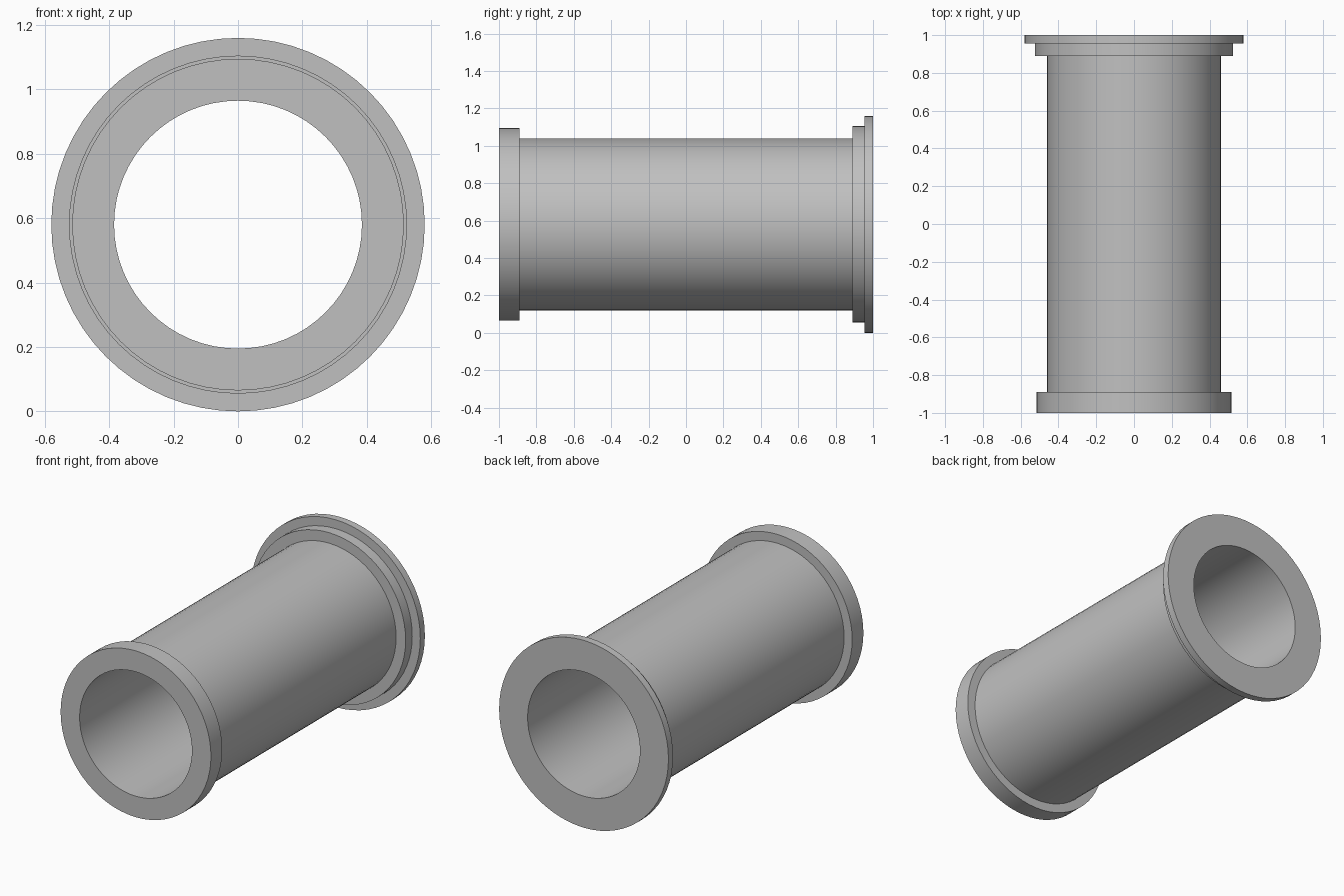
import bpy
import bmesh
import math

cube = bpy.data.objects.get("Cube")
if cube:
    bpy.data.objects.remove(cube, do_unlink=True)

SEGMENTS = 64
BORE = 0.385       # shared inner radius
AXIS_Z = 0.58      # height of the pipe's centre line

grey = bpy.data.materials.new("plain grey")
grey.use_nodes = True
colour = (0.53, 0.53, 0.53, 1)
grey.diffuse_color = colour
grey.node_tree.nodes["Principled BSDF"].inputs["Base Color"].default_value = colour


def lathe(name, profile, open_walls=()):
    """Turn a closed (radius, y) profile around the pipe axis.

    open_walls lists profile edges left out where parts butt together."""
    bm = bmesh.new()
    rings = []
    for radius, y in profile:
        ring = []
        for i in range(SEGMENTS):
            a = 2 * math.pi * i / SEGMENTS
            ring.append(bm.verts.new((radius * math.cos(a), y, radius * math.sin(a))))
        rings.append(ring)
    for k, ring in enumerate(rings):
        if k in open_walls:
            continue
        other = rings[(k + 1) % len(rings)]
        for i in range(SEGMENTS):
            j = (i + 1) % SEGMENTS
            bm.faces.new((ring[i], other[i], other[j], ring[j]))
    # Profiles run counter-clockwise in (y, radius), so check facing by the outer wall
    bm.normal_update()
    outer = max(bm.faces, key=lambda f: f.calc_center_median().xz.length)
    centre = outer.calc_center_median()
    if outer.normal.x * centre.x + outer.normal.z * centre.z < 0:
        bmesh.ops.reverse_faces(bm, faces=bm.faces[:])
    mesh = bpy.data.meshes.new(name)
    bm.to_mesh(mesh)
    bm.free()
    mesh.materials.append(grey)
    obj = bpy.data.objects.new(name, mesh)
    obj.location.z = AXIS_Z
    bpy.context.collection.objects.link(obj)
    bpy.ops.object.select_all(action="DESELECT")
    obj.select_set(True)
    bpy.context.view_layer.objects.active = obj
    bpy.ops.object.shade_smooth_by_angle(angle=math.radians(30))
    return obj


# Main pipe, open at both ends where the collars butt against it
lathe("pipe_body", [(BORE, -0.89), (0.46, -0.89), (0.46, 0.89), (BORE, 0.89)],
      open_walls=(0, 2))

# Plain collar at the front
lathe("front_collar", [(BORE, -1), (0.515, -1), (0.515, -0.89), (BORE, -0.89)])

# Stepped collar with a wide thin flange at the back
lathe("back_flange", [(BORE, 0.89), (0.525, 0.89), (0.525, 0.955),
                      (0.58, 0.955), (0.58, 1), (BORE, 1)])
